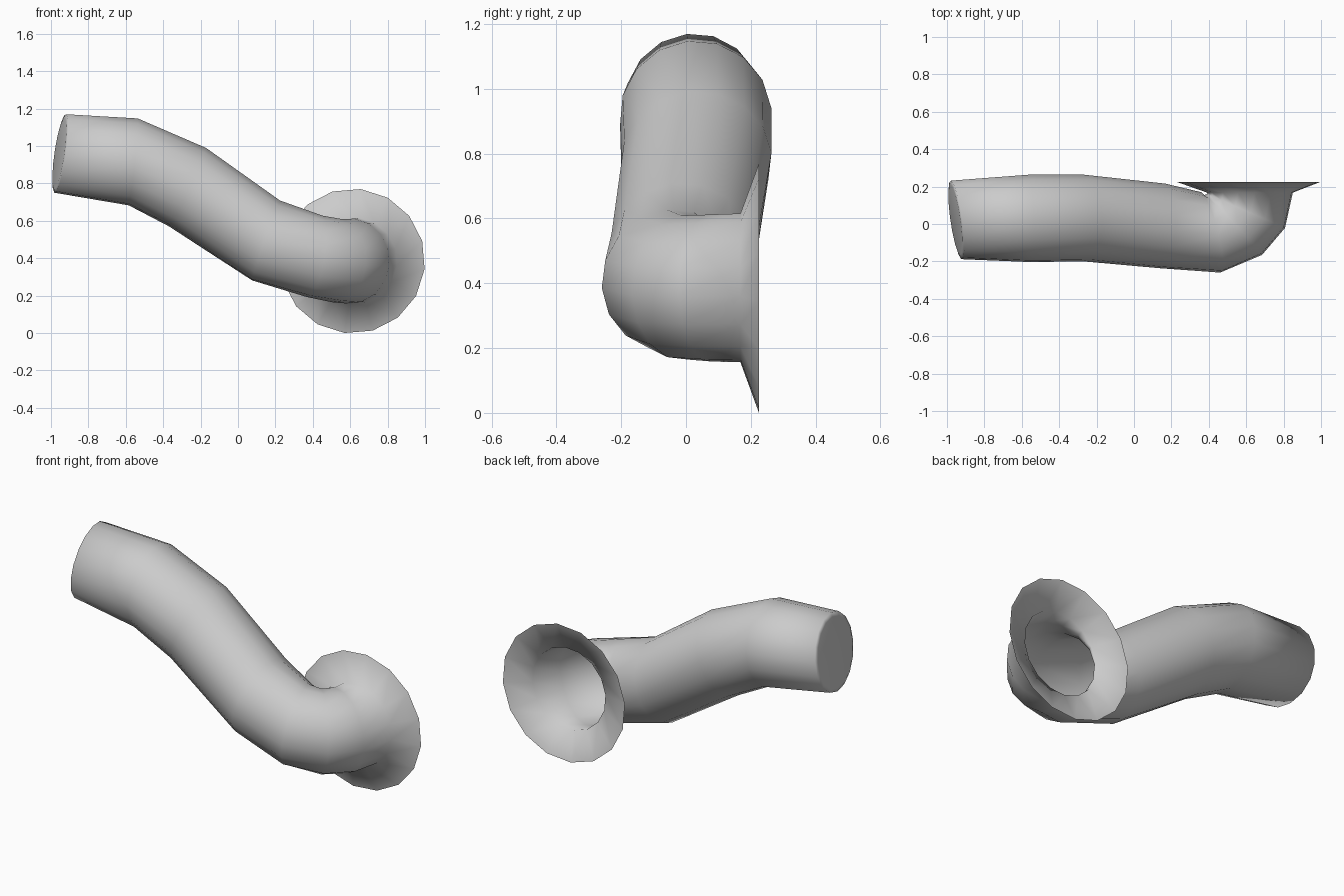
import bpy, bmesh
from math import cos, sin, radians, pi
from mathutils import Vector

if "Cube" in bpy.data.objects:
    bpy.data.objects.remove(bpy.data.objects["Cube"])

SIDES = 16
PHASE = radians(-6.4)

# Ring stations along the pipe: centre, direction of travel, radius
STATIONS = [
    ((-0.955, 0.022, 0.96), (0.98, 0.14, -0.14), 0.19),     # inset of the closed end
    ((-0.95, 0.022, 0.96), (0.98, 0.14, -0.14), 0.213),     # closed end rim
    ((-0.56, 0.030, 0.915), (1.0, 0.03, -0.10), 0.235),
    ((-0.27, 0.032, 0.78), (0.90, 0.04, -0.42), 0.233),
    ((0.15, -0.010, 0.495), (0.94, -0.03, -0.33), 0.228),
    ((0.41, -0.045, 0.41), (0.95, 0.24, -0.17), 0.222),     # elbow starts
    ((0.53, -0.005, 0.387), (0.72, 0.70, -0.05), 0.224),
    ((0.60, 0.070, 0.385), (0.40, 0.91, 0.0), 0.228),
    ((0.62, 0.168, 0.386), (0.0, 1.0, 0.0), 0.231),         # elbow ends
    ((0.613, 0.225, 0.385), (0.0, 1.0, 0.0), 0.387),        # flared mouth
]


def add_ring(bm, centre, direction, radius):
    t = Vector(direction).normalized()
    up = Vector((0, 0, 1))
    v = (up - t * up.dot(t)).normalized()
    u = t.cross(v)
    ring = []
    for i in range(SIDES):
        a = PHASE + 2 * pi * i / SIDES
        ring.append(bm.verts.new(Vector(centre) + (u * cos(a) + v * sin(a)) * radius))
    return ring


# Bent pipe with a closed upper end and an open flared mouth
bm = bmesh.new()
rings = [add_ring(bm, *s) for s in STATIONS]
for a, b in zip(rings, rings[1:]):
    for i in range(SIDES):
        j = (i + 1) % SIDES
        bm.faces.new((a[i], b[i], b[j], a[j]))
bm.faces.new(rings[0])
bmesh.ops.recalc_face_normals(bm, faces=bm.faces)
for f in bm.faces:
    f.smooth = True

# Make sure the outside of the pipe faces outward
f = min(bm.faces, key=lambda f: f.calc_center_median().x)
if f.normal.x > 0:
    bmesh.ops.reverse_faces(bm, faces=bm.faces)

mesh = bpy.data.meshes.new("flared_pipe")
bm.to_mesh(mesh)
bm.free()
pipe = bpy.data.objects.new("flared_pipe", mesh)
bpy.context.collection.objects.link(pipe)
